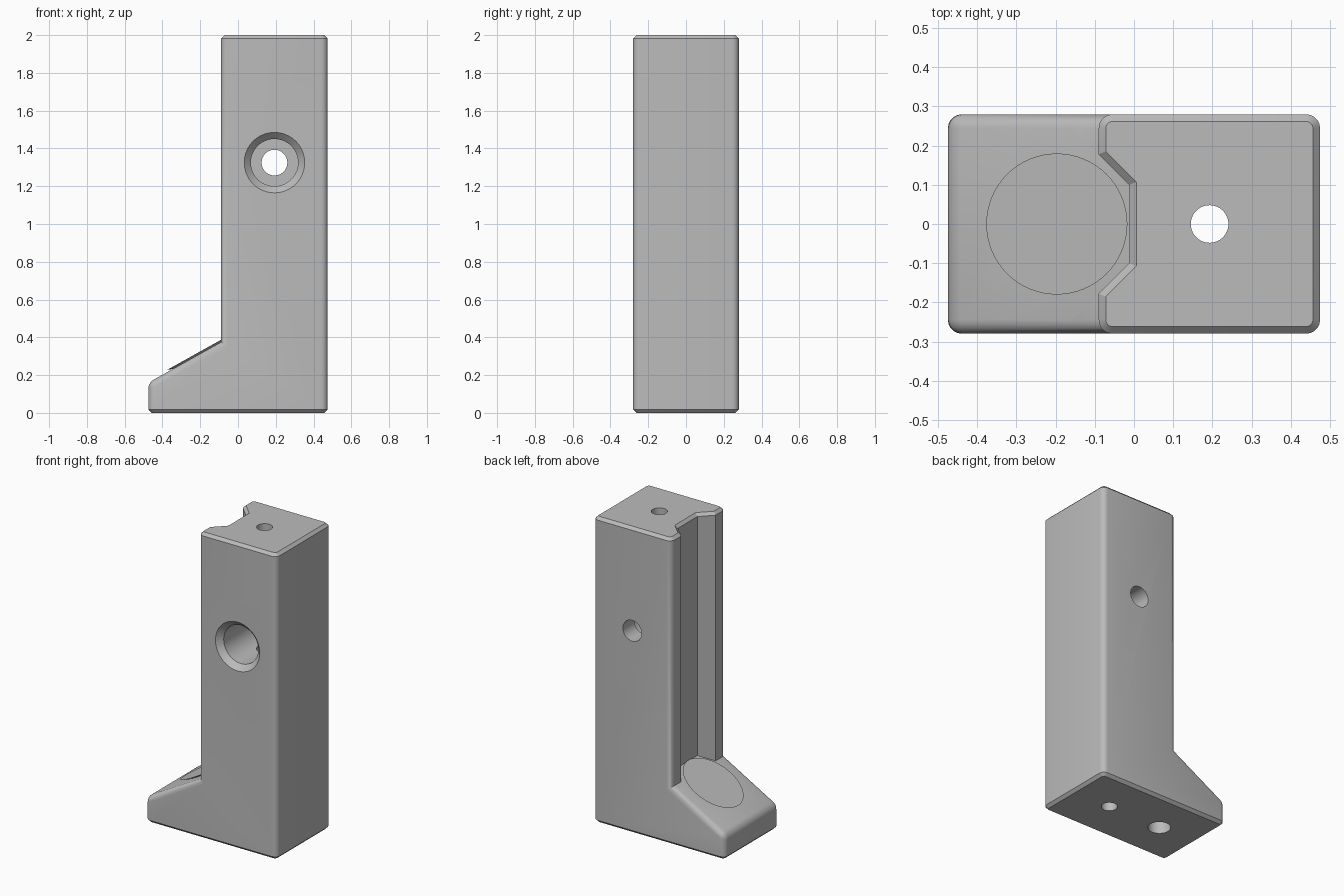
import bpy, bmesh
from math import cos, sin, pi

cube = bpy.data.objects.get("Cube")
if cube:
    bpy.data.objects.remove(cube)

HALF = 0.28            # half depth in y
TOE, STEP, BACK = -0.475, -0.09, 0.475
HOLE_X, TOE_X = 0.193, -0.197
ROUND, CHAMFER = 0.035, 0.018

grey = bpy.data.materials.new("plain grey")
grey.use_nodes = True
colour = (0.5, 0.5, 0.5, 1)
grey.diffuse_color = colour
grey.node_tree.nodes["Principled BSDF"].inputs["Base Color"].default_value = colour


def slope(x):
    """Height of the sloping toe surface."""
    return 0.16 + (x - TOE) * 0.558


def make_object(name, bm):
    bmesh.ops.recalc_face_normals(bm, faces=bm.faces)
    mesh = bpy.data.meshes.new(name)
    bm.to_mesh(mesh)
    bm.free()
    mesh.materials.append(grey)
    obj = bpy.data.objects.new(name, mesh)
    bpy.context.collection.objects.link(obj)
    return obj


def loft(name, sections):
    """Closed solid through a list of equal-length point rings."""
    bm = bmesh.new()
    rings = [[bm.verts.new(p) for p in ring] for ring in sections]
    for a, b in zip(rings, rings[1:]):
        for i in range(len(a)):
            j = (i + 1) % len(a)
            bm.faces.new((a[i], a[j], b[j], b[i]))
    bm.faces.new(rings[0])
    bm.faces.new(rings[-1])
    return make_object(name, bm)


def circle(r, point, n=64):
    return [point(r * cos(2 * pi * i / n), r * sin(2 * pi * i / n)) for i in range(n)]


# Body: side profile pushed through the depth
profile = [(TOE, 0), (BACK, 0), (BACK, 2), (STEP, 2), (STEP, slope(STEP)), (TOE, slope(TOE))]
bm = bmesh.new()
front, rear = [[bm.verts.new((x, y, z)) for x, z in profile] for y in (-HALF, HALF)]
bm.faces.new(front)
bm.faces.new(rear)
for i in range(len(profile)):
    j = (i + 1) % len(profile)
    bm.faces.new((front[i], front[j], rear[j], rear[i]))
bmesh.ops.recalc_face_normals(bm, faces=bm.faces)


# Rounded upright and sloping edges
def is_rounded(edge):
    a, b = (v.co for v in edge.verts)
    upright = abs(a.z - b.z) > 0.01
    toe_lip = a.x < TOE + 0.01 and b.x < TOE + 0.01 and min(a.z, b.z) > 0.1
    return upright or toe_lip


bmesh.ops.bevel(bm, geom=[e for e in bm.edges if is_rounded(e)], offset=ROUND,
                segments=5, profile=0.5, affect='EDGES', clamp_overlap=True)


# Flat chamfer around the top and bottom faces
def is_rim(edge):
    flat = [f for f in edge.link_faces if abs(f.normal.z) > 0.99]
    return len(flat) == 1 and all(v.co.z < 0.001 or v.co.z > 1.999 for v in edge.verts)


bm.normal_update()
bmesh.ops.bevel(bm, geom=[e for e in bm.edges if is_rim(e)], offset=CHAMFER,
                segments=1, affect='EDGES', clamp_overlap=True)
body = make_object("bracket_body", bm)


# Tapered groove down the column, ending on the toe slope and flared at the top
def groove_ring(d, height):
    floor, wide, out = -0.012 + d, 0.1 + d * 0.42, -0.3
    mouth = wide + (floor - out)
    pts = [(out, -mouth), (floor, -wide), (floor, wide), (out, mouth)]
    return [(x, y, height(x)) for x, y in pts]


groove = loft("groove_cutter", [
    groove_ring(0, slope),
    groove_ring(0, lambda x: 2 - CHAMFER),
    groove_ring(2 * CHAMFER, lambda x: 2 + CHAMFER)])

# Front bore: countersink, wide bore and narrow through hole
front_steps = [(-0.32, 0.2), (-0.245, 0.125), (0.16, 0.125), (0.16, 0.068), (0.4, 0.068)]
front_bore = loft("front_bore_cutter", [
    circle(r, lambda u, v, y=y: (HOLE_X + u, y, 1.325 + v)) for y, r in front_steps])

# Vertical hole through the column
column_hole = loft("column_hole_cutter", [
    circle(0.048, lambda u, v, z=z: (HOLE_X + u, v, z), 48) for z in (-0.1, 2.1)])

# Toe hole: through hole, flat shelf and rounded lip on the slope
shelf = 0.185
toe_rings = [circle(r, lambda u, v, z=z: (TOE_X + u, v, z))
             for r, z in ((0.068, -0.1), (0.068, shelf), (0.124, shelf))]
lip = [(0.124 + 0.022 * (1 - cos(t * pi / 10)), 0.022 * (sin(t * pi / 10) - 1))
       for t in range(6)] + [(0.18, 0.012)]
toe_rings += [circle(r, lambda u, v, h=h: (TOE_X + u, v, slope(TOE_X + u) + h))
              for r, h in lip]
toe_hole = loft("toe_hole_cutter", toe_rings)

# Cut everything out of the body
bpy.ops.object.select_all(action='DESELECT')
body.select_set(True)
bpy.context.view_layer.objects.active = body
for cutter in (groove, front_bore, column_hole, toe_hole):
    mod = body.modifiers.new(cutter.name, 'BOOLEAN')
    mod.operation = 'DIFFERENCE'
    mod.solver = 'EXACT'
    mod.object = cutter
    bpy.ops.object.modifier_apply(modifier=mod.name)
    bpy.data.objects.remove(cutter)

bpy.ops.object.shade_smooth_by_angle(angle=pi / 6)
